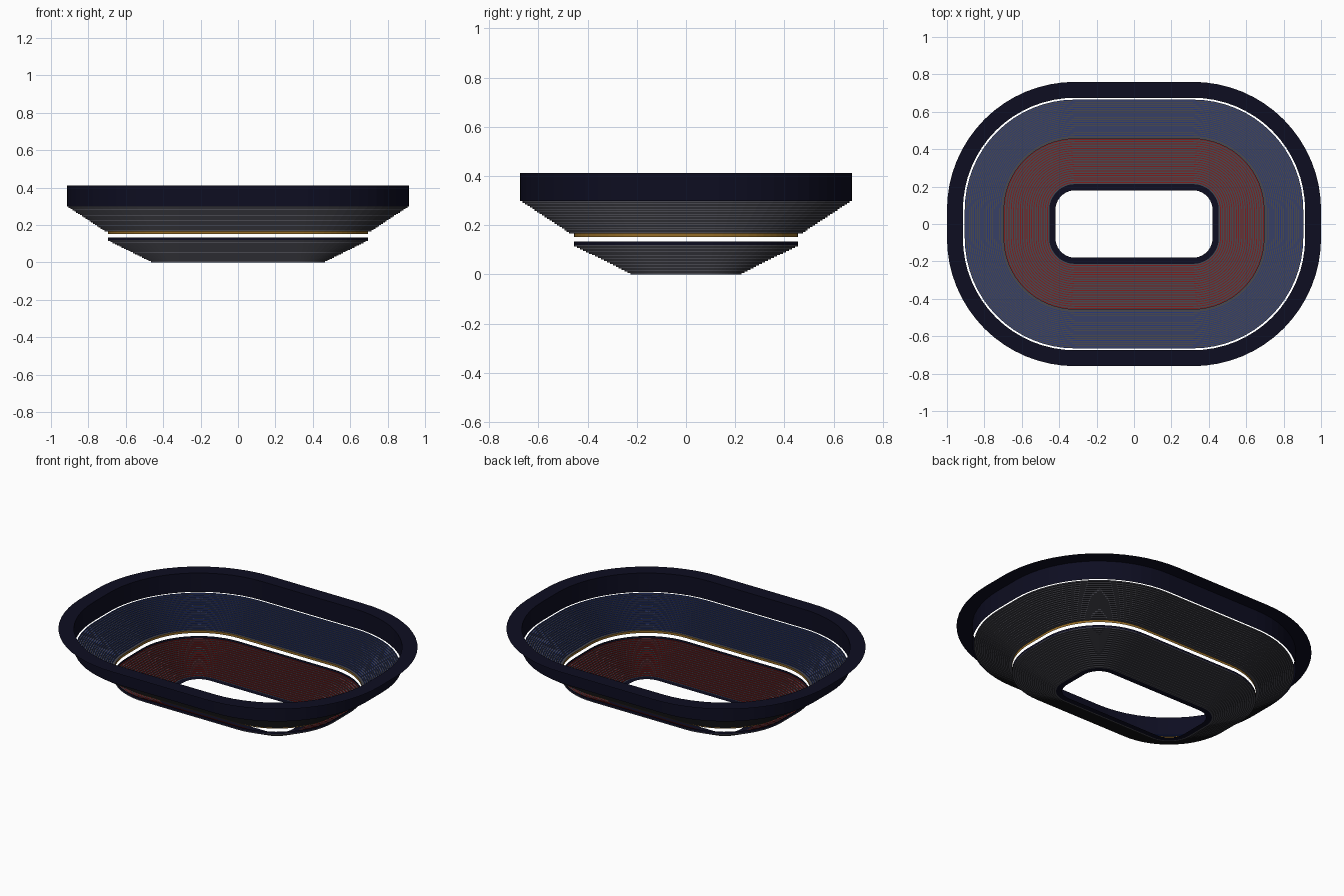
import bpy, math

cube = bpy.data.objects.get("Cube")
if cube:
    bpy.data.objects.remove(cube, do_unlink=True)

CORE_X, CORE_Y = 0.315, 0.075   # straight half-lengths shared by every ring
SEGMENTS = 16                   # facets per rounded corner


def material(name, rgb):
    m = bpy.data.materials.new(name)
    m.use_nodes = True
    m.diffuse_color = (*rgb, 1)
    bsdf = m.node_tree.nodes["Principled BSDF"]
    bsdf.inputs["Base Color"].default_value = (*rgb, 1)
    bsdf.inputs["Roughness"].default_value = 0.8
    return m


concrete = material("concrete grey", (0.065, 0.065, 0.08))
navy = material("dark navy", (0.004, 0.004, 0.015))
red = material("seat red", (0.22, 0.012, 0.012))
blue = material("seat blue", (0.02, 0.04, 0.2))
gold = material("gold trim", (0.3, 0.15, 0.02))


def ring(r, z):
    """Rounded rectangle at distance r from the core, at height z."""
    pts = []
    for q, (sx, sy) in enumerate([(1, 1), (-1, 1), (-1, -1), (1, -1)]):
        for i in range(SEGMENTS + 1):
            a = (q + i / SEGMENTS) * math.pi / 2
            pts.append((sx * CORE_X + r * math.cos(a), sy * CORE_Y + r * math.sin(a), z))
    return pts


def sweep(name, profiles, mat):
    """Sweep open (r, z) profiles round the bowl."""
    verts, faces = [], []
    n = 4 * (SEGMENTS + 1)
    for profile in profiles:
        base = len(verts)
        for r, z in profile:
            verts += ring(r, z)
        for k in range(len(profile) - 1):
            a, b = base + k * n, base + (k + 1) * n
            for i in range(n):
                j = (i + 1) % n
                faces.append((a + i, a + j, b + j, b + i))
    mesh = bpy.data.meshes.new(name)
    mesh.from_pydata(verts, [], faces)
    mesh.materials.append(mat)
    obj = bpy.data.objects.new(name, mesh)
    bpy.context.collection.objects.link(obj)
    return obj


def tier(name, r0, z0, r1, z1, rows, seat_mat):
    """Stepped concrete terrace with a continuous row of seats on each tread."""
    dr, dz = (r1 - r0) / rows, (z1 - z0) / rows
    steps, seats = [(r0, z0)], []
    for i in range(rows):
        r, z = r0 + i * dr, z0 + i * dz
        steps += [(r + dr, z), (r + dr, z + dz)]
        front, back, top = r + 0.6 * dr, r + 0.97 * dr, z + 0.85 * dz
        seats.append([(front, z), (front, top), (back, top)])
    sweep(name + "_terrace", [steps], concrete)
    sweep(name + "_seats", seats, seat_mat)


# Pitch-side border and lower bowl with its rear parapet
sweep("pitch_border", [[(0.105, 0.0), (0.138, 0.0)]], navy)
tier("lower_tier", 0.138, 0.0, 0.38, 0.12, 20, red)
sweep("lower_parapet", [[(0.38, 0.118), (0.38, 0.133)]], navy)

# Upper bowl above the open concourse
sweep("upper_fascia", [[(0.38, 0.152), (0.38, 0.166)]], gold)
sweep("upper_walkway", [[(0.38, 0.166), (0.39, 0.166)]], concrete)
tier("upper_tier", 0.39, 0.166, 0.59, 0.298, 20, blue)

# Outer wall and flat roof rim
sweep("outer_wall", [[(0.60, 0.298), (0.60, 0.412)]], navy)
sweep("roof_rim", [[(0.60, 0.412), (0.685, 0.412)]], navy)
